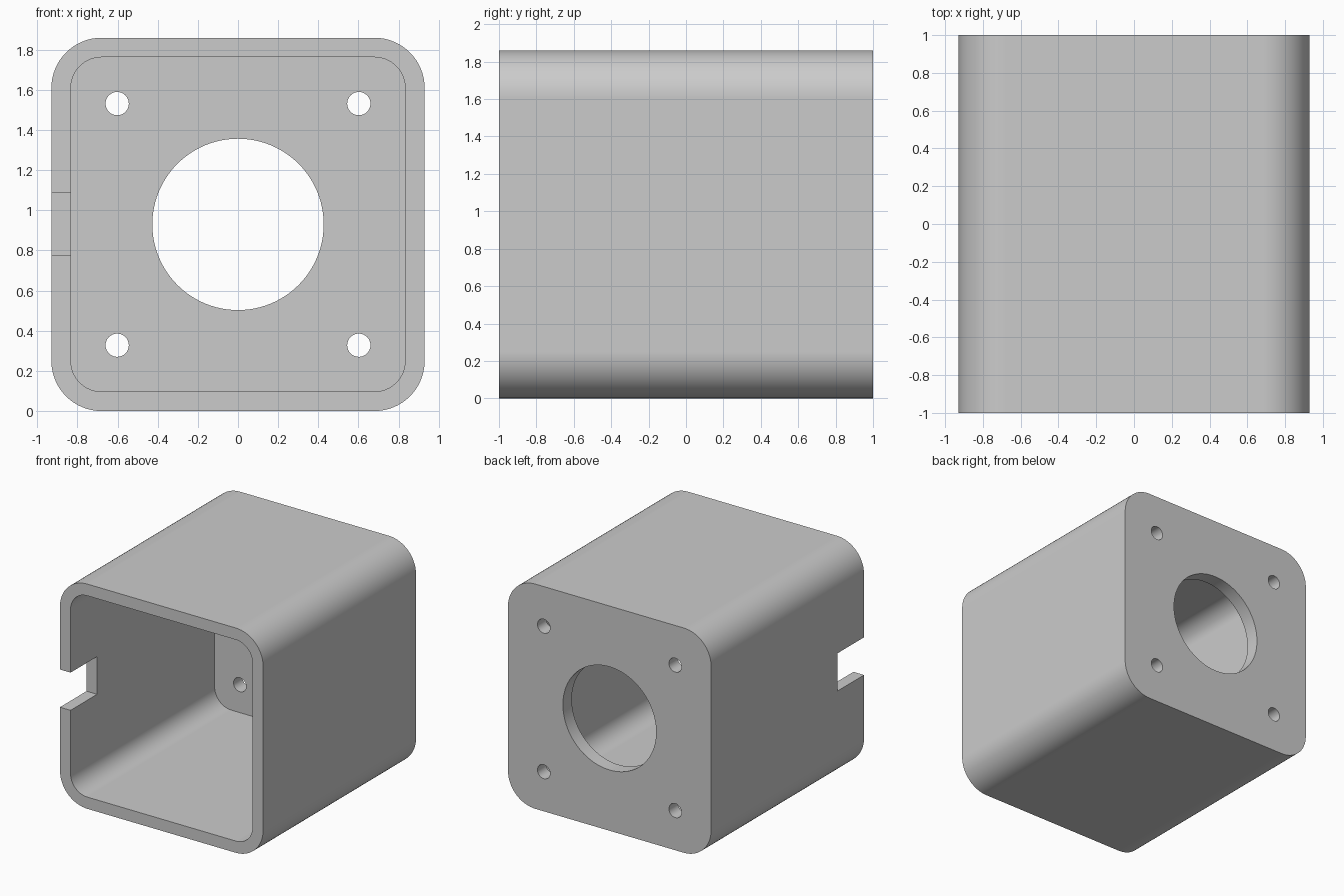
import bpy, bmesh, math
from mathutils import Matrix

cube = bpy.data.objects.get("Cube")
if cube:
    bpy.data.objects.remove(cube, do_unlink=True)

WIDTH, WALL, BACK, RADIUS = 1.86, 0.097, 0.116, 0.25
MID = WIDTH / 2

mat = bpy.data.materials.new("light grey")
mat.use_nodes = True
grey = (0.6, 0.6, 0.6, 1)
mat.diffuse_color = grey
mat.node_tree.nodes["Principled BSDF"].inputs["Base Color"].default_value = grey


def make_object(name, bm):
    bmesh.ops.recalc_face_normals(bm, faces=bm.faces)
    mesh = bpy.data.meshes.new(name)
    bm.to_mesh(mesh)
    bm.free()
    mesh.materials.append(mat)
    obj = bpy.data.objects.new(name, mesh)
    bpy.context.collection.objects.link(obj)
    return obj


def rounded_prism(name, half, radius, y0, y1, steps=16):
    """Rounded square in the xz plane, extruded along y."""
    bm = bmesh.new()
    c = half - radius
    verts = []
    for q, (sx, sz) in enumerate([(1, 1), (-1, 1), (-1, -1), (1, -1)]):
        for i in range(steps + 1):
            a = (q + i / steps) * math.pi / 2
            verts.append(bm.verts.new((sx * c + radius * math.cos(a), y0,
                                       MID + sz * c + radius * math.sin(a))))
    face = bm.faces.new(verts)
    ext = bmesh.ops.extrude_face_region(bm, geom=[face])
    moved = [v for v in ext["geom"] if isinstance(v, bmesh.types.BMVert)]
    bmesh.ops.translate(bm, verts=moved, vec=(0, y1 - y0, 0))
    return make_object(name, bm)


def hole(name, x, z, radius, segments):
    """Cylinder along y through the back plate."""
    bm = bmesh.new()
    bmesh.ops.create_cone(
        bm, cap_ends=True, segments=segments, radius1=radius, radius2=radius, depth=0.5,
        matrix=Matrix.Translation((x, 1, z)) @ Matrix.Rotation(math.pi / 2, 4, "X"))
    return make_object(name, bm)


# Housing shell and its cutters
housing = rounded_prism("motor_housing", MID, RADIUS, -1, 1)
cutters = [rounded_prism("cavity_cutter", MID - WALL, RADIUS - WALL, -1.2, 1 - BACK),
           hole("shaft_hole_cutter", 0, MID, 0.427, 96)]
for sx in (-1, 1):
    for sz in (-1, 1):
        cutters.append(hole("screw_hole_cutter", sx * 0.602, MID + sz * 0.602, 0.058, 32))

# Cable notch at the open front edge
bm = bmesh.new()
bmesh.ops.create_cube(bm, size=1, matrix=Matrix.Translation((-0.93, -0.85, MID))
                      @ Matrix.Diagonal((0.4, 0.4 + 0.0 + 0.0, 0.312, 1)))
bmesh.ops.translate(bm, verts=bm.verts, vec=(0, -0.003, 0))
cutters.append(make_object("notch_cutter", bm))

for cutter in cutters:
    mod = housing.modifiers.new("cut", "BOOLEAN")
    mod.operation, mod.solver, mod.object = "DIFFERENCE", "EXACT", cutter

# Bake the cuts, then drop the cutters
bpy.context.view_layer.update()
mesh = bpy.data.meshes.new_from_object(
    housing.evaluated_get(bpy.context.evaluated_depsgraph_get()))
housing.modifiers.clear()
housing.data = mesh
for cutter in cutters:
    bpy.data.objects.remove(cutter, do_unlink=True)

bpy.ops.object.select_all(action="DESELECT")
housing.select_set(True)
bpy.context.view_layer.objects.active = housing
bpy.ops.object.shade_smooth_by_angle(angle=math.radians(30))
weighted = housing.modifiers.new("flat_sides", "WEIGHTED_NORMAL")
weighted.keep_sharp = True
